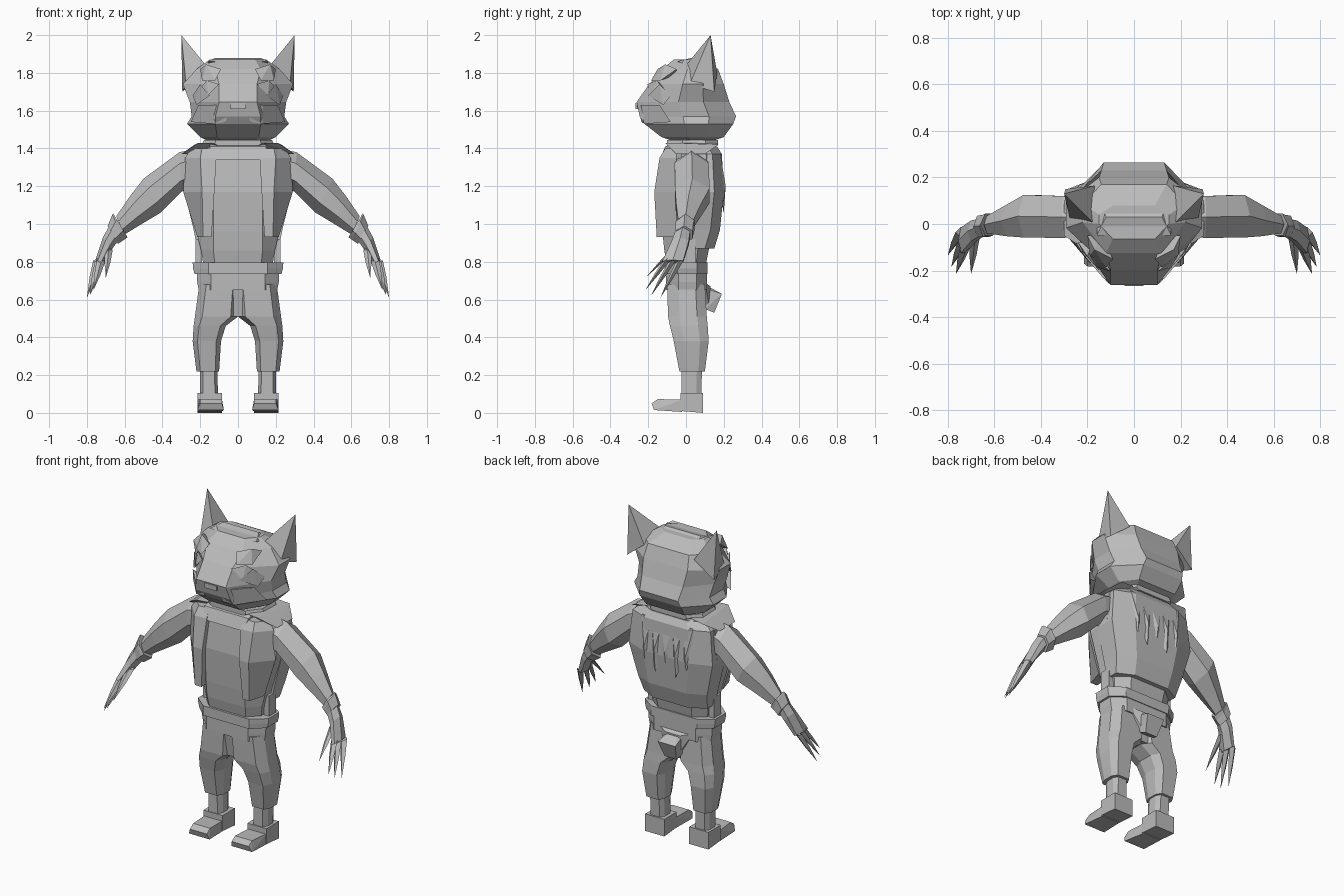
import bpy, bmesh, math
from mathutils import Vector

grey = bpy.data.materials.new("plain grey")
grey.diffuse_color = (0.5, 0.5, 0.5, 1)


def finish(name, bm):
    bmesh.ops.recalc_face_normals(bm, faces=bm.faces)
    me = bpy.data.meshes.new(name)
    bm.to_mesh(me)
    bm.free()
    me.materials.append(grey)
    ob = bpy.data.objects.new(name, me)
    bpy.context.collection.objects.link(ob)
    return ob


def loft(name, rings, mirror=False):
    """Skin closed rings of equal point count, capped at both ends."""
    bm = bmesh.new()
    for s in ((1, -1) if mirror else (1,)):
        rows = [[bm.verts.new((p[0] * s, p[1], p[2])) for p in r] for r in rings]
        n = len(rows[0])
        for a, b in zip(rows, rows[1:]):
            for i in range(n):
                j = (i + 1) % n
                bm.faces.new((a[i], a[j], b[j], b[i]))
        bm.faces.new(rows[0])
        bm.faces.new(rows[-1])
    return finish(name, bm)


def hull(name, points, mirror=False):
    """Faceted solid around a handful of points."""
    bm = bmesh.new()
    for s in ((1, -1) if mirror else (1,)):
        vs = [bm.verts.new((p[0] * s, p[1], p[2])) for p in points]
        res = bmesh.ops.convex_hull(bm, input=vs)
        loose = [v for v in vs if v.is_valid and not v.link_faces]
        bmesh.ops.delete(bm, geom=loose, context='VERTS')
    bmesh.ops.dissolve_limit(bm, angle_limit=0.02, verts=bm.verts, edges=bm.edges)
    return finish(name, bm)


def octagon(z, w, yf, yb, wf, wb, a=0.3, c=0.75, cx=0):
    """Eight-sided section: front and back widths, side span from a to c."""
    ya, yc = yf + (yb - yf) * a, yf + (yb - yf) * c
    return [(cx + x, y, z) for x, y in ((-wf, yf), (wf, yf), (w, ya), (w, yc),
                                        (wb, yb), (-wb, yb), (-w, yc), (-w, ya))]


def box(x0, x1, y0, y1, z0, z1):
    return [(x, y, z) for x in (x0, x1) for y in (y0, y1) for z in (z0, z1)]


# Head
loft("head", [octagon(*r, a=0.45, c=0.72) for r in (
    (1.44, 0.16, -0.07, 0.14, 0.08, 0.10),
    (1.46, 0.20, -0.13, 0.20, 0.11, 0.13),
    (1.53, 0.27, -0.22, 0.25, 0.12, 0.14),
    (1.57, 0.245, -0.245, 0.265, 0.12, 0.13),
    (1.645, 0.255, -0.262, 0.23, 0.10, 0.14),
    (1.74, 0.292, -0.195, 0.20, 0.10, 0.15),
    (1.82, 0.22, -0.125, 0.17, 0.12, 0.14),
    (1.87, 0.15, -0.065, 0.08, 0.09, 0.09))])
hull("ear", [(0.30, 0.13, 2.0), (0.17, 0.0, 1.84), (0.275, 0.02, 1.74),
             (0.295, 0.15, 1.70), (0.17, 0.165, 1.80)], True)
hull("nose", box(-0.04, 0.04, -0.267, -0.22, 1.61, 1.64))
hull("muzzle_side", [(0.06, -0.26, 1.63), (0.13, -0.235, 1.63), (0.21, -0.14, 1.63),
                     (0.25, -0.08, 1.54), (0.13, -0.22, 1.53), (0.06, -0.235, 1.54),
                     (0.10, -0.12, 1.58)], True)

# Fur tufts around the brow and cheeks
for name, pts in (
    ("brow_tuft", [(0.09, -0.15, 1.82), (0.17, -0.11, 1.845), (0.20, -0.05, 1.82),
                   (0.19, -0.135, 1.76), (0.12, -0.185, 1.76), (0.14, -0.05, 1.79)]),
    ("eye_ridge", [(0.10, -0.205, 1.74), (0.165, -0.155, 1.76), (0.20, -0.12, 1.72),
                   (0.16, -0.185, 1.68), (0.15, -0.11, 1.72)]),
    ("cheek_tuft", [(0.15, -0.20, 1.68), (0.20, -0.14, 1.74), (0.24, -0.08, 1.68),
                    (0.22, -0.12, 1.63), (0.18, -0.08, 1.68)]),
):
    hull(name, pts, True)
hull("crown_fur", [(-0.16, -0.05, 1.86), (0.16, -0.05, 1.86), (-0.12, 0.03, 1.88),
                   (0.12, 0.03, 1.88), (-0.15, 0.12, 1.82), (0.15, 0.12, 1.82)])

# Neck and torso
loft("neck", [octagon(z, w, -0.07, 0.14, 0.09, 0.1) for z, w in ((1.36, 0.17), (1.46, 0.15))])
loft("torso", [octagon(*r) for r in (
    (0.76, 0.18, -0.095, 0.10, 0.12, 0.11),
    (0.86, 0.195, -0.115, 0.12, 0.13, 0.12),
    (0.96, 0.22, -0.125, 0.15, 0.13, 0.13),
    (1.17, 0.285, -0.135, 0.185, 0.13, 0.15),
    (1.37, 0.27, -0.11, 0.18, 0.13, 0.15),
    (1.42, 0.20, -0.07, 0.15, 0.12, 0.13))])

# Open vest: front panels, yoke, shoulder flaps, back
loft("vest_front", [[(x0, yf, z), (x1, yf, z), (xo, -0.05, z), (x0, -0.05, z)]
     for z, x0, x1, xo, yf in ((0.93, 0.14, 0.185, 0.215, -0.155),
                               (1.17, 0.125, 0.19, 0.29, -0.168),
                               (1.35, 0.115, 0.20, 0.28, -0.14),
                               (1.40, 0.12, 0.19, 0.25, -0.11))], True)
hull("vest_yoke", [(s * x, y, z) for s in (1, -1) for x, y, z in (
    (0.13, -0.14, 1.34), (0.15, -0.11, 1.41), (0.13, -0.05, 1.34), (0.15, -0.05, 1.43))])
hull("shoulder_flap", [(0.14, -0.10, 1.43), (0.21, -0.11, 1.43), (0.30, -0.05, 1.37),
                       (0.30, 0.10, 1.37), (0.23, 0.17, 1.42), (0.14, 0.16, 1.43),
                       (0.15, 0.0, 1.37)], True)
loft("collar", [octagon(z, w, -0.10, 0.17, w * 0.65, w * 0.65)
                for z, w in ((1.415, 0.16), (1.425, 0.19), (1.445, 0.18))])
loft("vest_back", [[(-w, 0.02, z), (w, 0.02, z), (w, yb - 0.05, z), (w * 0.55, yb, z),
                    (-w * 0.55, yb, z), (-w, yb - 0.05, z)]
     for z, w, yb in ((0.87, 0.215, 0.15), (0.97, 0.235, 0.18), (1.17, 0.285, 0.20),
                      (1.37, 0.265, 0.19), (1.41, 0.22, 0.165))])
# Hanging back folds
for x, w, tip in ((0.0, 0.05, 1.13), (0.07, 0.04, 1.06), (0.14, 0.035, 1.12)):
    hull("back_fold", [(x - w, 0.18, 1.38), (x + w, 0.18, 1.38), (x - w, 0.18, 1.15),
                       (x, 0.21, 1.2), (x + w, 0.18, 1.18), (x, 0.20, tip)], x > 0)

# Belts
for name, z0, z1, w, yf, yb in (("upper_belt", 0.735, 0.795, 0.24, -0.115, 0.115),
                                ("lower_belt", 0.65, 0.735, 0.218, -0.105, 0.11)):
    loft(name, [octagon(z, w - d, yf, yb, w * 0.65, w * 0.65)
                for z, d in ((z0, 0.01), ((z0 + z1) / 2, 0.002), (z1, 0))])
hull("side_pouch", box(0.19, 0.225, -0.02, 0.05, 0.79, 0.92), True)

# Trouser legs and shins: z, inner x, outer x, front y, back y
def leg(name, rows):
    loft(name, [octagon(z, (x1 - x0) / 2, yf, yb, (x1 - x0) * 0.33, (x1 - x0) * 0.33,
                        cx=(x0 + x1) / 2) for z, x0, x1, yf, yb in rows], True)

leg("trouser_leg", ((0.22, 0.10, 0.22, -0.035, 0.10), (0.38, 0.09, 0.24, -0.065, 0.12),
                    (0.46, 0.065, 0.235, -0.085, 0.115), (0.51, 0.0, 0.228, -0.095, 0.11),
                    (0.68, -0.01, 0.205, -0.10, 0.10)))
hull("seat", [(s * 0.15, y, 0.68) for s in (1, -1) for y in (-0.1, 0.1)] +
     [(s * 0.06, y, 0.51) for s in (1, -1) for y in (-0.07, 0.09)])
leg("shin", ((0.08, 0.105, 0.20, -0.025, 0.08), (0.23, 0.11, 0.20, -0.025, 0.085)))

# Boots
hull("boot_heel", [(x, y, z) for x in (0.085, 0.215) for y, z in
                   ((-0.03, 0.01), (0.09, 0.0), (0.09, 0.105), (-0.03, 0.105))], True)
hull("boot_toe", [(x, y, z) for x, y, z in (
    (0.075, -0.17, 0.015), (0.215, -0.17, 0.015), (0.085, -0.182, 0.05), (0.20, -0.182, 0.05),
    (0.085, -0.15, 0.073), (0.20, -0.15, 0.073), (0.09, -0.02, 0.07), (0.21, -0.02, 0.07),
    (0.09, -0.02, 0.005), (0.21, -0.02, 0.005))], True)

# Tail stub with flared base
hull("tail_base", [(s * x, y, z) for s in (1, -1) for x, y, z in (
    (0.12, 0.10, 0.69), (0.05, 0.13, 0.67), (0.04, 0.125, 0.56), (0.05, 0.08, 0.56))])
hull("tail_stub", [(s * x, y, z) for s in (1, -1) for x, y, z in (
    (0.05, 0.10, 0.66), (0.05, 0.10, 0.55), (0.06, 0.19, 0.63), (0.04, 0.15, 0.53), (0.03, 0.135, 0.66))])


# Arms: hexagonal sections, given upper and lower outline points and y span
def limb(name, rows):
    rings = []
    for xu, zu, xl, zl, y0, y1 in rows:
        u, l, ym = Vector((xu, 0, zu)), Vector((xl, 0, zl)), (y0 + y1) / 2
        rings.append([(*(l.lerp(u, t)).xz, y) for t, y in (
            (1, ym), (0.72, y1), (0.28, y1), (0, ym), (0.28, y0), (0.72, y0))])
    loft(name, [[(x, y, z) for x, z, y in r] for r in rings], True)

limb("sleeve", ((0.22, 1.40, 0.24, 1.20, -0.05, 0.11), (0.31, 1.38, 0.30, 1.17, -0.06, 0.12),
                (0.50, 1.24, 0.41, 1.06, -0.058, 0.125), (0.57, 1.15, 0.51, 1.00, -0.052, 0.08),
                (0.645, 1.04, 0.60, 0.945, -0.04, 0.035)))
limb("cuff", ((0.66, 1.055, 0.585, 0.93, -0.05, 0.045), (0.665, 1.05, 0.605, 0.915, -0.055, 0.04),
              (0.69, 0.99, 0.635, 0.895, -0.055, 0.035)))
limb("palm", ((0.665, 1.02, 0.62, 0.93, -0.045, 0.025), (0.715, 0.93, 0.665, 0.87, -0.075, 0.015),
              (0.755, 0.81, 0.715, 0.79, -0.125, -0.015)))

# Clawed fingers tapering to points
for root, tip in (((0.685, -0.06, 0.87), (0.70, -0.215, 0.715)),
                  ((0.725, -0.10, 0.81), (0.765, -0.215, 0.65)),
                  ((0.735, -0.075, 0.80), (0.785, -0.185, 0.62)),
                  ((0.745, -0.035, 0.80), (0.80, -0.135, 0.61))):
    r, t = Vector(root), Vector(tip)
    m = r.lerp(t, 0.45)
    ring = [(c + Vector(o) * k) for c, k in ((r, 0.022), (m, 0.016))
            for o in ((1, 0, 0.3), (-1, 0, -0.3), (0, 1, 0.3), (0, -1, -0.3))]
    hull("finger", ring + [t], True)
